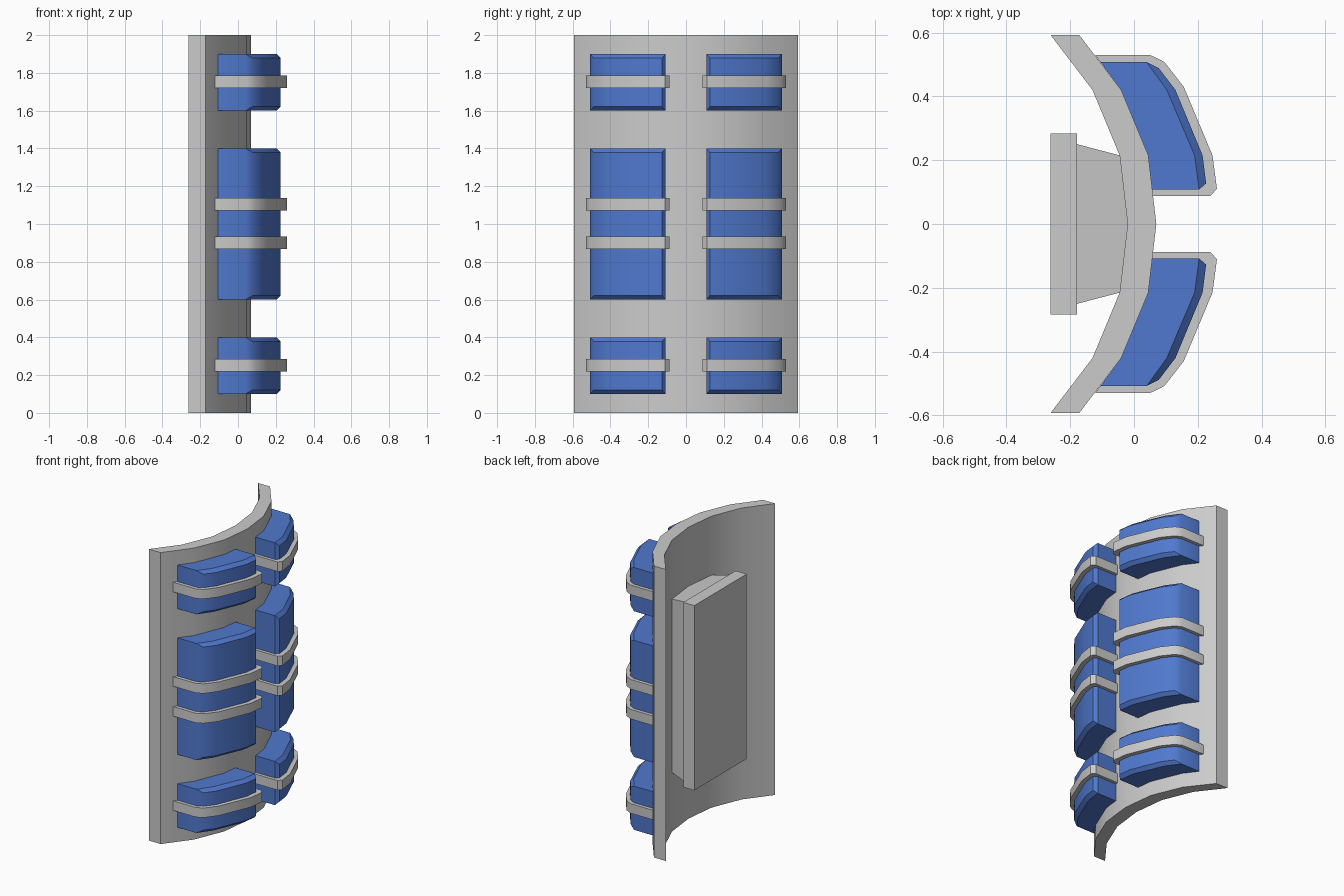
import bpy, bmesh

if "Cube" in bpy.data.objects:
    bpy.data.objects.remove(bpy.data.objects["Cube"])

blue = bpy.data.materials.new("pad_blue")
blue.diffuse_color = (0.08, 0.19, 0.62, 1)
blue.use_nodes = True
blue.node_tree.nodes["Principled BSDF"].inputs["Base Color"].default_value = blue.diffuse_color


def loft(name, layers, mat=None, side=1):
    """Join matching plan outlines [(z, [(x, y), ...]), ...] into a closed solid."""
    bm = bmesh.new()
    rings = [[bm.verts.new((x, y * side, z)) for x, y in pts] for z, pts in layers]
    n = len(rings[0])
    for a, b in zip(rings, rings[1:]):
        for i in range(n):
            j = (i + 1) % n
            bm.faces.new((a[i], a[j], b[j], b[i]))
    bm.faces.new(rings[0])
    bm.faces.new(rings[-1])
    bmesh.ops.remove_doubles(bm, verts=bm.verts, dist=0.0005)
    bmesh.ops.recalc_face_normals(bm, faces=bm.faces)
    mesh = bpy.data.meshes.new(name)
    bm.to_mesh(mesh)
    bm.free()
    obj = bpy.data.objects.new(name, mesh)
    bpy.context.collection.objects.link(obj)
    if mat:
        mesh.materials.append(mat)
    bpy.ops.object.select_all(action='DESELECT')
    obj.select_set(True)
    bpy.context.view_layer.objects.active = obj
    bpy.ops.object.shade_smooth_by_angle(angle=0.52)
    return obj


# Curved shell
half = [(0.07, 0), (0.045, 0.215), (-0.04, 0.42), (-0.172, 0.593)]
front = [(x, -y) for x, y in half[:0:-1]] + half
back = [(x - 0.09, y) for x, y in reversed(front)]
loft("curved_shell", [(0, front + back), (2, front + back)])

# Back mount: tapered block against the shell, and a flat plate
block = loft("mount_block", [(0.38, [(-0.178, -0.25), (-0.045, -0.215), (-0.02, 0),
                                     (-0.045, 0.215), (-0.178, 0.25)]),
                             (1.62, [(-0.178, -0.25), (-0.045, -0.215), (-0.02, 0),
                                     (-0.045, 0.215), (-0.178, 0.25)])])
for v in block.data.vertices:
    if v.co.x > -0.1:
        v.co.z = 1 + (v.co.z - 1) * 0.96
plate = [(-0.262, -0.284), (-0.178, -0.284), (-0.178, 0.284), (-0.262, 0.284)]
loft("mount_plate", [(0.366, plate), (1.634, plate)])

# Plan outlines for the pads (inset end, full body) and the straps
shell_side = [(0.057, 0.108), (0.045, 0.215), (-0.04, 0.42), (-0.105, 0.507)]
pad_end = [(0.04, 0.507), (0.04, 0.507), (0.103, 0.42), (0.19, 0.215),
           (0.204, 0.108), (0.204, 0.108)]
pad_body = [(0.04, 0.507), (0.078, 0.488), (0.13, 0.42), (0.215, 0.215),
            (0.226, 0.127), (0.204, 0.108)]
strap_inner = [(-0.105, 0.507)] + pad_body + [(0.057, 0.108)]
strap_outer = [(-0.122, 0.53), (0.05, 0.53), (0.095, 0.508), (0.156, 0.43),
               (0.246, 0.215), (0.26, 0.11), (0.238, 0.087), (0.06, 0.087)]
strap = strap_outer + strap_inner[::-1]

# Three pads with straps on each side
rows = [("lower", 0.1, 0.4, [0.253]), ("middle", 0.6, 1.4, [0.9, 1.105]),
        ("upper", 1.6, 1.9, [1.753])]
for side, label in ((1, "back"), (-1, "front")):
    for row, z0, z1, straps in rows:
        end, body = shell_side + pad_end, shell_side + pad_body
        loft(f"{row}_{label}_pad", [(z0, end), (z0 + 0.022, body),
                                    (z1 - 0.022, body), (z1, end)], blue, side)
        for z in straps:
            loft(f"{row}_{label}_strap", [(z - 0.033, strap), (z + 0.033, strap)], None, side)
